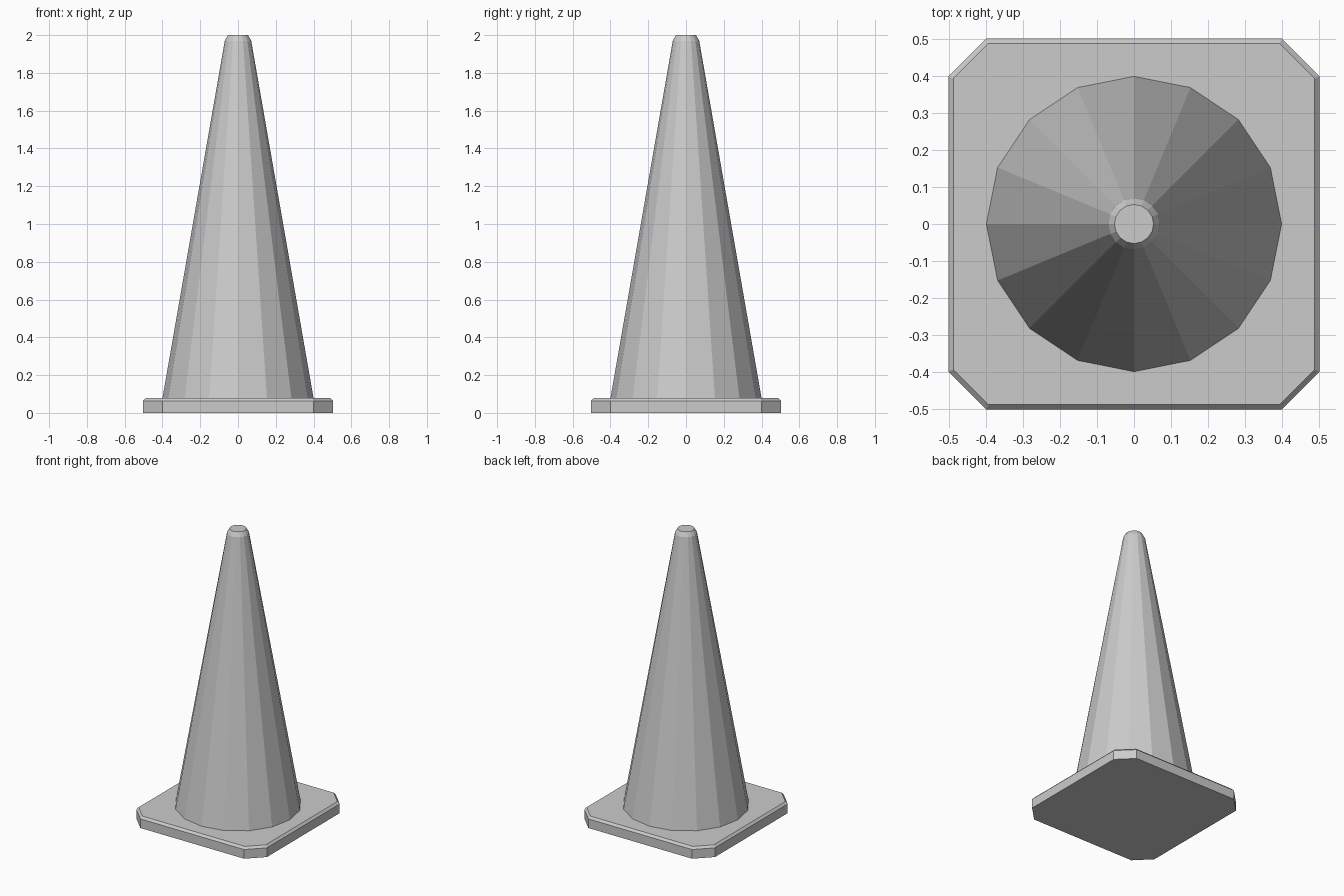
import bpy
import bmesh
from math import cos, sin, pi

cube = bpy.data.objects.get("Cube")
if cube:
    bpy.data.objects.remove(cube, do_unlink=True)

grey = bpy.data.materials.new("light grey")
grey.use_nodes = True
colour = (0.6, 0.6, 0.6, 1)
grey.diffuse_color = colour
grey.node_tree.nodes["Principled BSDF"].inputs["Base Color"].default_value = colour


def octagon(half, corner):
    """Square outline with its four corners cut off."""
    points = []
    for sx, sy in ((1, 1), (-1, 1), (-1, -1), (1, -1)):
        pair = [(sx * half, sy * corner), (sx * corner, sy * half)]
        points += pair if sx * sy > 0 else pair[::-1]
    return points


def circle(radius, sides=16):
    return [(radius * cos(2 * pi * i / sides), radius * sin(2 * pi * i / sides))
            for i in range(sides)]


def loft(name, layers):
    """Join stacked (outline, height) layers and cap both ends."""
    bm = bmesh.new()
    rings = [[bm.verts.new((x, y, z)) for x, y in outline] for outline, z in layers]
    for low, high in zip(rings, rings[1:]):
        for i in range(len(low)):
            j = (i + 1) % len(low)
            bm.faces.new((low[i], low[j], high[j], high[i]))
    bm.faces.new(rings[0][::-1])
    bm.faces.new(rings[-1])
    bmesh.ops.recalc_face_normals(bm, faces=bm.faces)
    mesh = bpy.data.meshes.new(name)
    bm.to_mesh(mesh)
    bm.free()
    mesh.materials.append(grey)
    obj = bpy.data.objects.new(name, mesh)
    bpy.context.collection.objects.link(obj)
    return obj


# Flat foot with cut corners and a bevelled top rim
loft("base_plate", [(octagon(0.503, 0.4), 0),
                    (octagon(0.503, 0.4), 0.064),
                    (octagon(0.489, 0.394), 0.079)])

# Tapering faceted body with a bevelled tip
loft("cone_body", [(circle(0.4), 0.078),
                   (circle(0.07), 1.97),
                   (circle(0.053), 2.0)])
